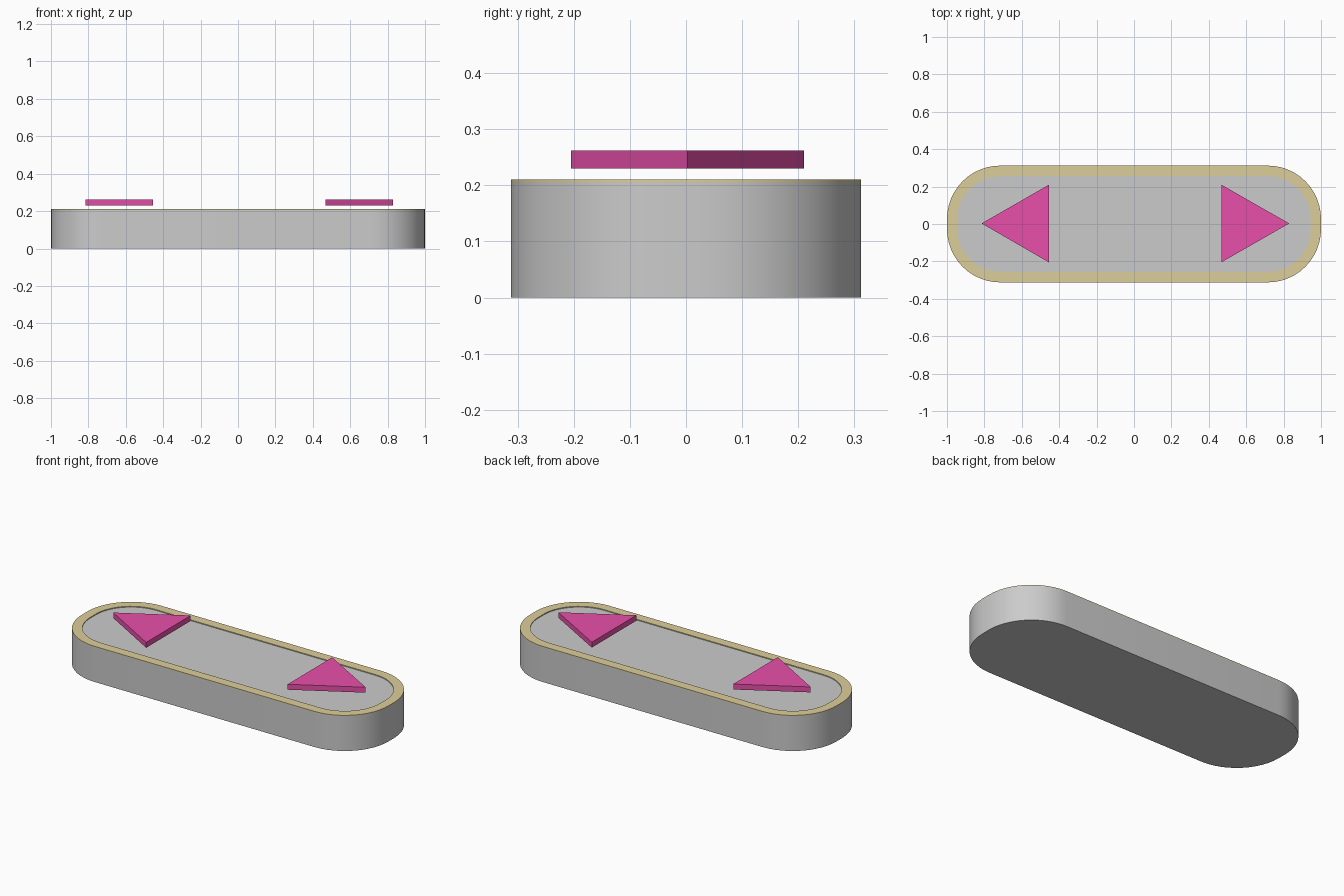
import bpy, bmesh
from math import sin, cos, pi

if "Cube" in bpy.data.objects:
    bpy.data.objects.remove(bpy.data.objects["Cube"])


def rounded_outline(hx, hy, r, steps=12):
    pts = []
    for i, (sx, sy) in enumerate([(1, 1), (-1, 1), (-1, -1), (1, -1)]):
        for k in range(steps + 1):
            a = (i + k / steps) * pi / 2
            pts.append((sx * (hx - r) + r * cos(a), sy * (hy - r) + r * sin(a)))
    return pts


def finish(name, bm, color=None):
    bmesh.ops.recalc_face_normals(bm, faces=bm.faces)
    mesh = bpy.data.meshes.new(name)
    bm.to_mesh(mesh)
    bm.free()
    obj = bpy.data.objects.new(name, mesh)
    bpy.context.collection.objects.link(obj)
    if color:
        mat = bpy.data.materials.get(color[0]) or bpy.data.materials.new(color[0])
        mat.diffuse_color = color[1]
        mat.use_nodes = True
        mat.node_tree.nodes["Principled BSDF"].inputs["Base Color"].default_value = mat.diffuse_color
        mesh.materials.append(mat)
    return obj


def prism(name, pts, z0, z1, color=None):
    bm = bmesh.new()
    lo = [bm.verts.new((x, y, z0)) for x, y in pts]
    hi = [bm.verts.new((x, y, z1)) for x, y in pts]
    bm.faces.new(lo)
    bm.faces.new(hi)
    for i in range(len(pts)):
        j = (i + 1) % len(pts)
        bm.faces.new((lo[i], lo[j], hi[j], hi[i]))
    return finish(name, bm, color)


def ring(name, outer, inner, z0, z1, color):
    bm = bmesh.new()
    loops = [[bm.verts.new((x, y, z)) for x, y in pts]
             for pts, z in ((outer, z0), (outer, z1), (inner, z1), (inner, z0))]
    n = len(outer)
    for a in range(4):
        p, q = loops[a], loops[(a + 1) % 4]
        for i in range(n):
            j = (i + 1) % n
            bm.faces.new((p[i], p[j], q[j], q[i]))
    return finish(name, bm, color)


def smooth(obj):
    bpy.ops.object.select_all(action='DESELECT')
    obj.select_set(True)
    bpy.context.view_layer.objects.active = obj
    bpy.ops.object.shade_smooth_by_angle(angle=pi / 6)


GOLD = ("gold", (0.72, 0.62, 0.32, 1))
PINK = ("pink", (0.8, 0.08, 0.4, 1))

# Grey base and thin gold border on its top
outer = rounded_outline(1.0, 0.312, 0.285)
inner = rounded_outline(0.945, 0.256, 0.23)
smooth(prism("base", outer, 0, 0.205))
smooth(ring("border", outer, inner, 0.205, 0.21, GOLD))

# Arrow buttons held just above the base
for name, base_x, tip_x in (("left_arrow", -0.455, -0.815), ("right_arrow", 0.467, 0.83)):
    prism(name, [(base_x, -0.205), (base_x, 0.21), (tip_x, 0.003)], 0.23, 0.262, PINK)
